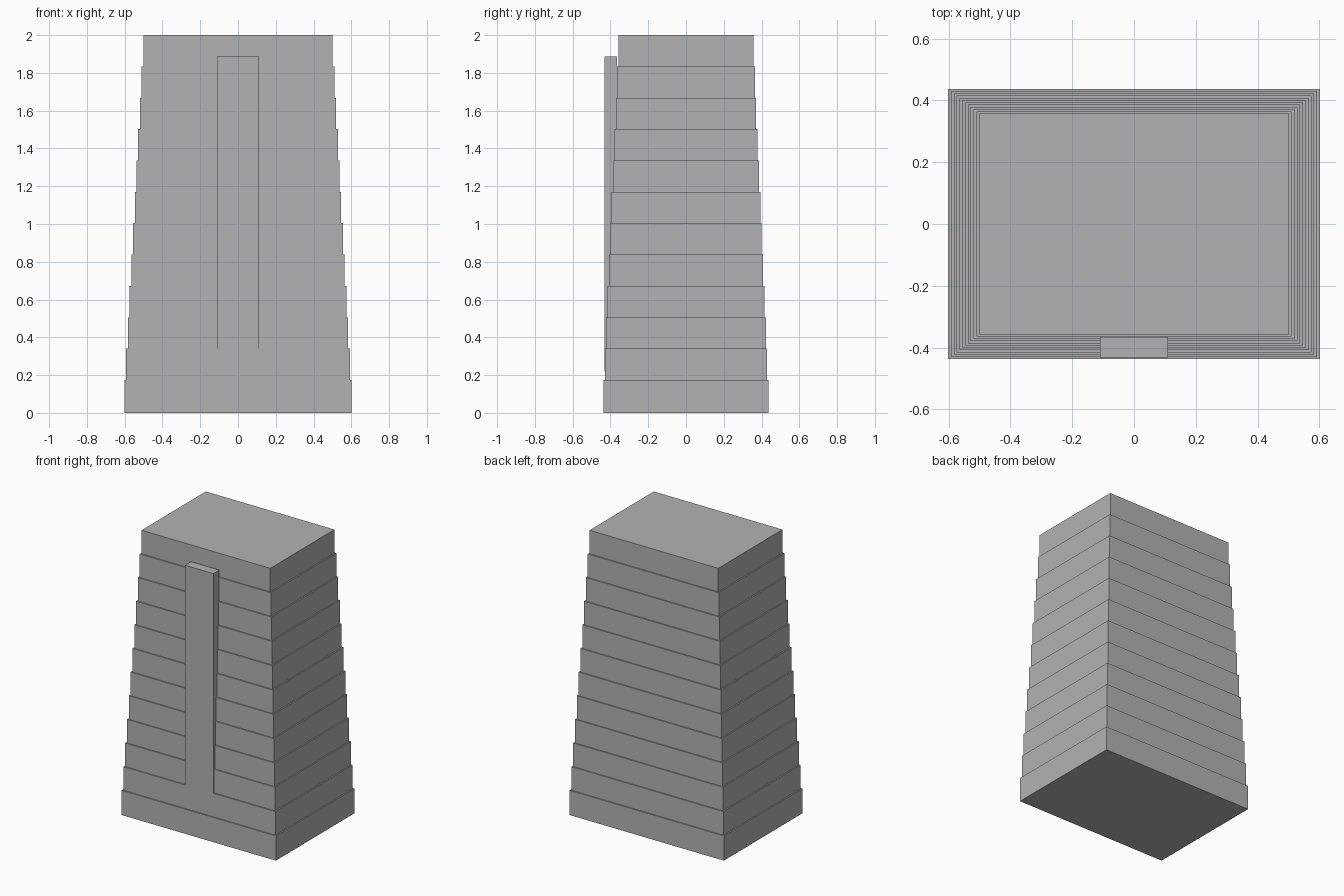
import bpy

cube = bpy.data.objects.get("Cube")
if cube:
    bpy.data.objects.remove(cube, do_unlink=True)

# Single stone colour
stone = bpy.data.materials.new("stone_grey")
stone.use_nodes = True
colour = (0.45, 0.45, 0.45, 1)
stone.diffuse_color = colour
stone.node_tree.nodes["Principled BSDF"].inputs["Base Color"].default_value = colour


def box(name, low, high):
    centre = [(a + b) / 2 for a, b in zip(low, high)]
    bpy.ops.mesh.primitive_cube_add(size=1, location=centre)
    obj = bpy.context.object
    obj.name = name
    obj.scale = [b - a for a, b in zip(low, high)]
    bpy.ops.object.transform_apply(location=False, rotation=False, scale=True)
    obj.data.materials.append(stone)
    return obj


# Stacked tiers, each a little smaller than the one below
TIERS = 12
BASE_TOP = 0.174
STEP = (2 - BASE_TOP) / (TIERS - 1)
for i in range(TIERS):
    t = i / (TIERS - 1)
    half_x = 0.601 - 0.1 * t
    half_y = 0.437 - 0.08 * t
    top = BASE_TOP + STEP * i
    bottom = top - STEP if i else 0
    box(f"tier_{i + 1}", (-half_x, -half_y, bottom), (half_x, half_y, top))

# Tall upright rib on the front face
box("front_rib", (-0.11, -0.432, 0.22), (0.11, -0.366, 1.887))
